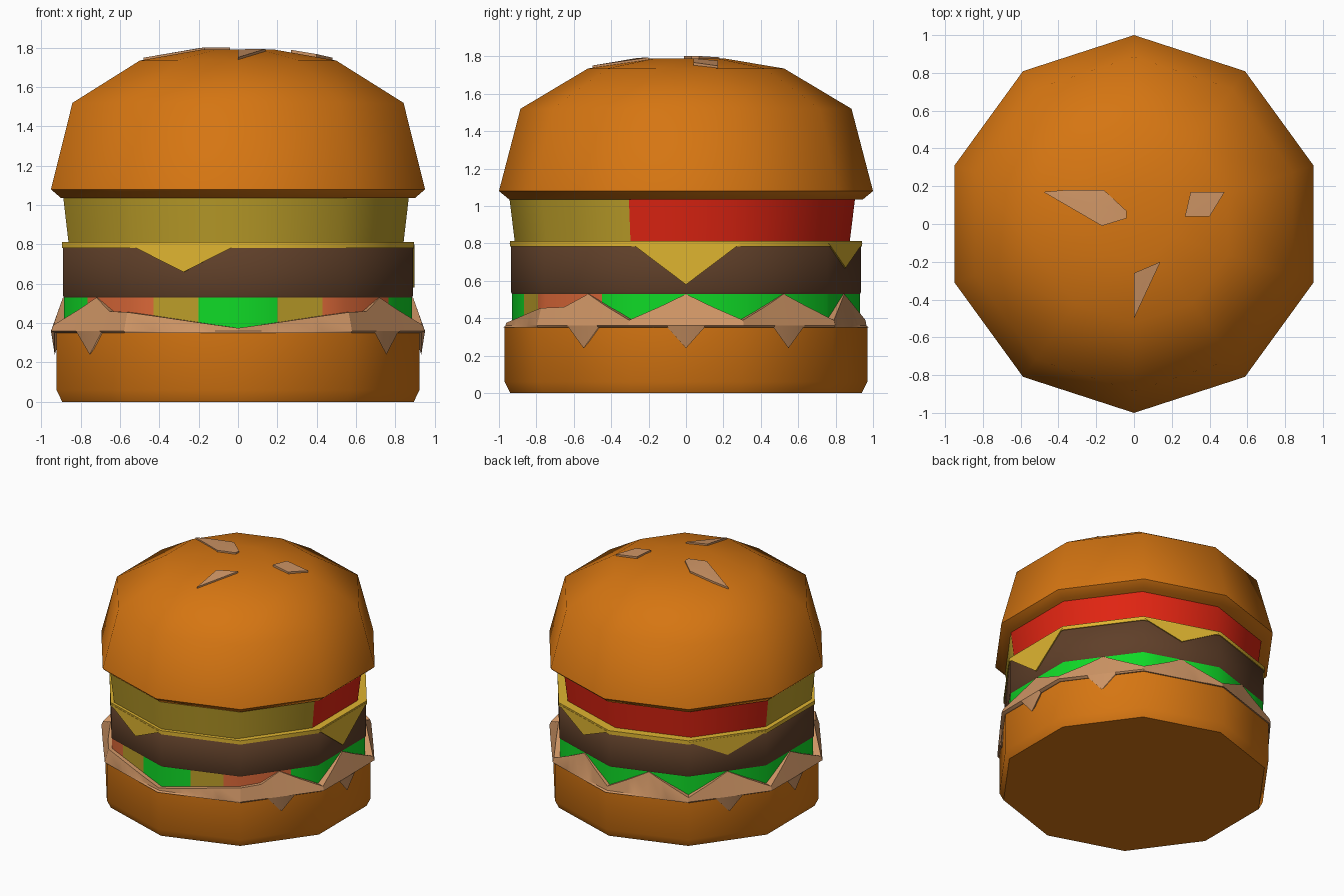
import bpy, bmesh, math
from mathutils import Vector

if "Cube" in bpy.data.objects:
    bpy.data.objects.remove(bpy.data.objects["Cube"])

COL = {
    "bun orange": (.67, .18, .006), "patty brown": (.115, .05, .022),
    "cheese yellow": (.74, .46, .03), "pickle olive": (.50, .34, .022),
    "tomato red": (.75, .018, .006), "lettuce green": (.005, .70, .02),
    "salmon slice": (.72, .14, .04), "sauce tan": (.62, .30, .13),
}
MAT = {}
for n, c in COL.items():
    MAT[n] = bpy.data.materials.new(n)
    MAT[n].diffuse_color = (*c, 1)


def finish(name, bm, mats, rule=None, angle=45):
    """Turn a bmesh into an object, colouring faces by an optional rule."""
    bmesh.ops.recalc_face_normals(bm, faces=bm.faces)
    for f in bm.faces:
        f.smooth = angle > 0
        if rule:
            f.material_index = rule(f.calc_center_median())
    me = bpy.data.meshes.new(name)
    bm.to_mesh(me)
    bm.free()
    for m in mats:
        me.materials.append(MAT[m])
    if angle:
        me.set_sharp_from_angle(angle=math.radians(angle))
    ob = bpy.data.objects.new(name, me)
    bpy.context.collection.objects.link(ob)
    return ob


def lathe(profile, cx=0, cy=0):
    """Ten-sided solid from (radius, height) rings, with a corner on +-y."""
    bm = bmesh.new()
    rings = []
    for r, z in profile:
        rings.append([bm.verts.new((cx + r * math.cos(math.radians(18 + 36 * k)),
                                    cy + r * math.sin(math.radians(18 + 36 * k)), z))
                      for k in range(10)])
    for a, b in zip(rings, rings[1:]):
        for k in range(10):
            bm.faces.new((a[k], a[(k + 1) % 10], b[(k + 1) % 10], b[k]))
    bm.faces.new(rings[0])
    bm.faces.new(rings[-1])
    return bm


def azimuth(c):
    return math.degrees(math.atan2(c.y, c.x)) % 360


# Buns and patty
TOP = [(.945, 1.035), (1.0, 1.08), (.885, 1.52), (.525, 1.735), (.2, 1.79)]
finish("bottom_bun", lathe([(.94, 0), (.97, .06), (.97, .355), (.955, .362)]), ["bun orange"])
finish("top_bun", lathe(TOP), ["bun orange"])
finish("patty", lathe([(.93, .53), (.935, .54), (.935, .785), (.93, .79)]), ["patty brown"])

# Pickle and tomato layer: olive in front, red behind
finish("upper_filling", lathe([(.895, .805), (.925, 1.05)], -.01, -.02),
       ["pickle olive", "tomato red"],
       lambda c: 0 if 162 < azimuth(c) < 340 else 1)

# Lower filling: lettuce, with pickle and salmon bands at the front
bm = lathe([(.93, .36), (.93, .533)])
for co, no in [((x, 0, 0), (1, 0, 0)) for x in (-.43, -.2, .2, .43)] + [((0, -.45, 0), (0, 1, 0))]:
    bmesh.ops.bisect_plane(bm, geom=bm.verts[:] + bm.edges[:] + bm.faces[:],
                           plane_co=co, plane_no=no)


def lower_colour(c):
    if c.y > -.45 or abs(c.x) < .2:
        return 0
    return 1 if abs(c.x) < .43 else 2


finish("lower_filling", bm, ["lettuce green", "pickle olive", "salmon slice"], lower_colour)

# Cheese slice with hanging corners
finish("cheese", lathe([(.942, .783), (.942, .812)]), ["cheese yellow"])
for i, (ang, tip) in enumerate([(0, .58), (72, .67), (144, .66), (252, .66)]):
    bm = bmesh.new()
    tri = []
    for r in (.92, .944):
        p = [Vector((r * math.cos(math.radians(ang + d)),
                     r * math.sin(math.radians(ang + d)), .8)) for d in (-18, 18)]
        low = (p[0] + p[1]) / 2
        low.z = tip
        tri.append([bm.verts.new(v) for v in (*p, low)])
    bm.faces.new(tri[0])
    bm.faces.new(tri[1])
    for k in range(3):
        j = (k + 1) % 3
        bm.faces.new((tri[0][k], tri[0][j], tri[1][j], tri[1][k]))
    finish(f"cheese_corner_{i}", bm, ["cheese yellow"], angle=0)

# Wavy sauce ring: peaks mid-face, dips at corners, drips on the left and right
bm = bmesh.new()
cols = []
OFFS = [-18, -9, -6, 0, 6, 9]
for k in range(10):
    mid = 36 * k
    front = mid in (252, 288)
    for d in OFFS:
        a = math.radians(mid + d)
        wall = math.cos(math.radians(18)) / math.cos(math.radians(d))
        side = abs(math.cos(a))
        if front or (mid == 324 and d == -18):
            top = .375 + .08 * abs((mid + d - 270) / 36)
        else:
            top = .53 - .14 * abs(d) / 18
        drip = d == 0 and abs(math.cos(math.radians(mid))) > .5
        out = .965 + .035 * side
        slope = (top - .36) / .17
        rings = [(.88, top), (out + (.936 - out) * slope, top), (out, .36),
                 (.98, .24 if drip else .35), (.94, .35)]
        cols.append([bm.verts.new((r * wall * math.cos(a), r * wall * math.sin(a), z))
                     for r, z in rings])
for k, a in enumerate(cols):
    b = cols[(k + 1) % len(cols)]
    for j in range(4):
        bm.faces.new((a[j], b[j], b[j + 1], a[j + 1]))
finish("sauce", bm, ["sauce tan"], angle=25)


# Seeds: flat chips just above the crown
def crown_z(x, y):
    r = max(math.hypot(x, y), .2)
    return 1.79 - (r - .2) * .055 / .325


SEEDS = [
    [(-.48, .17), (-.36, .18), (-.16, .18), (-.04, .07), (-.04, .03), (-.17, -.01)],
    [(.27, .04), (.30, .17), (.48, .17), (.40, .04)],
    [(0, -.5), (0, -.26), (.14, -.2)],
]
for i, pts in enumerate(SEEDS):
    bm = bmesh.new()
    hi = [bm.verts.new((x, y, crown_z(x, y) + .012)) for x, y in pts]
    lo = [bm.verts.new((x, y, crown_z(x, y) - .02)) for x, y in pts]
    cx, cy = (sum(c) / len(pts) for c in zip(*pts))
    hub = bm.verts.new((cx, cy, crown_z(cx, cy) + .012))
    for k in range(len(pts)):
        j = (k + 1) % len(pts)
        bm.faces.new((hi[k], hi[j], hub))
        bm.faces.new((lo[k], lo[j], hi[j], hi[k]))
    bm.faces.new(lo)
    finish(f"seed_{i}", bm, ["sauce tan"], angle=30)

for m in bpy.data.materials:
    if m.users and not m.is_grease_pencil:
        m.use_nodes = True
        m.node_tree.nodes["Principled BSDF"].inputs["Base Color"].default_value = m.diffuse_color
